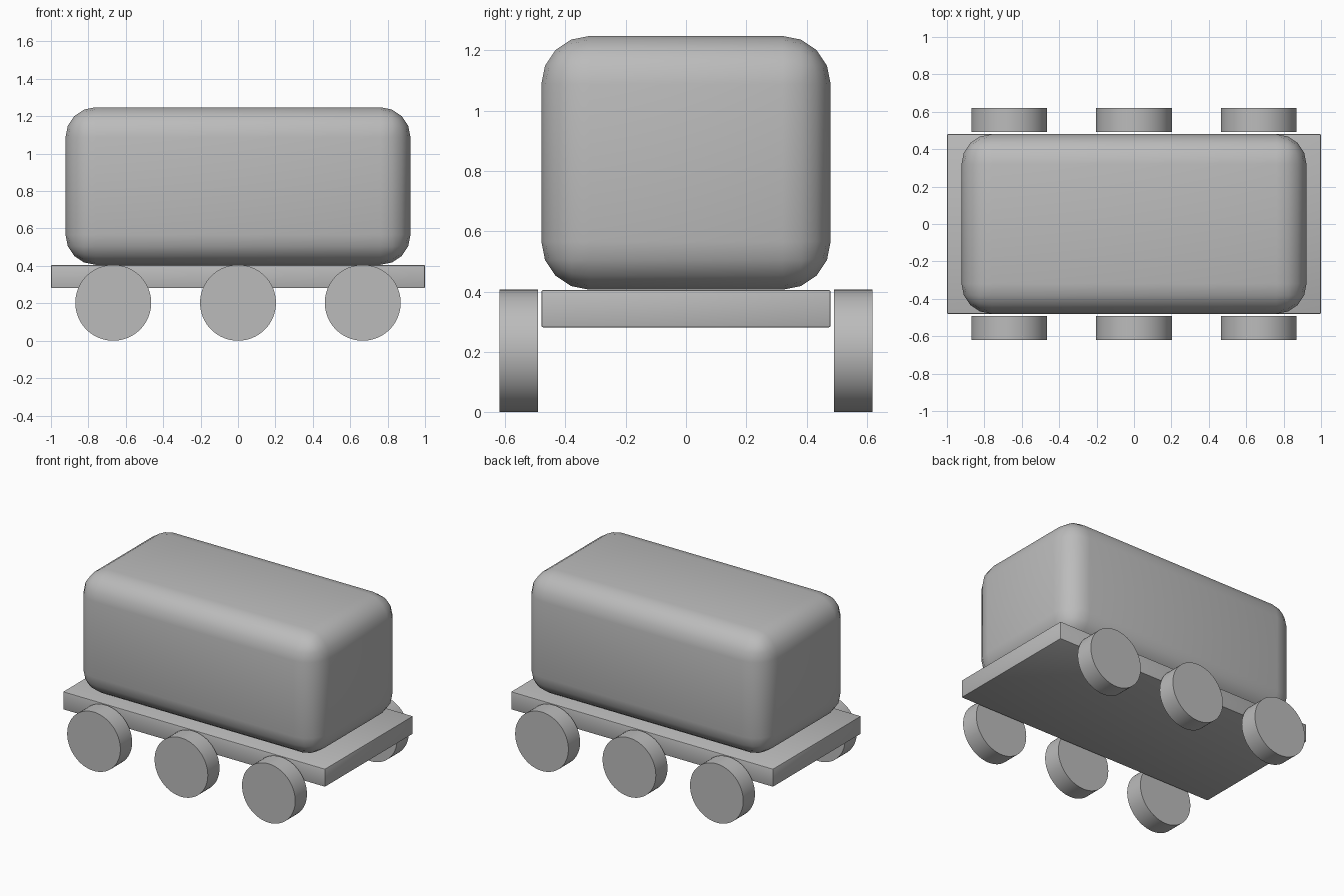
import bpy
import math

cube = bpy.data.objects.get("Cube")
if cube:
    bpy.data.objects.remove(cube, do_unlink=True)

# One plain grey for every part
GREY = (0.5, 0.5, 0.5, 1)
grey = bpy.data.materials.new("plain grey")
grey.use_nodes = True
grey.diffuse_color = GREY
grey.node_tree.nodes["Principled BSDF"].inputs["Base Color"].default_value = GREY


def finish(obj, name):
    obj.name = name
    obj.data.materials.append(grey)
    bpy.ops.object.shade_smooth_by_angle(angle=math.radians(35))


def rounded_box(name, size, bottom, radius, segments):
    bpy.ops.mesh.primitive_cube_add(size=1, location=(0, 0, bottom + size[2] / 2))
    obj = bpy.context.object
    obj.scale = size
    bpy.ops.object.transform_apply(location=False, rotation=False, scale=True)
    bevel = obj.modifiers.new("rounded edges", "BEVEL")
    bevel.width = radius
    bevel.segments = segments
    bpy.ops.object.modifier_apply(modifier=bevel.name)
    finish(obj, name)


def wheel(name, x, y):
    bpy.ops.mesh.primitive_cylinder_add(vertices=64, radius=0.203, depth=0.128,
                                        location=(x, y, 0.203),
                                        rotation=(math.pi / 2, 0, 0))
    finish(bpy.context.object, name)


# Flat deck and the rounded body resting on it
rounded_box("deck", (2, 0.96, 0.124), 0.281, 0.006, 2)
rounded_box("body", (1.844, 0.96, 0.842), 0.406, 0.16, 4)

# Three wheels along each side
for side, y in (("right", -0.555), ("left", 0.555)):
    for place, x in (("rear", -0.667), ("middle", 0), ("front", 0.667)):
        wheel(f"{side}_{place}_wheel", x, y)
